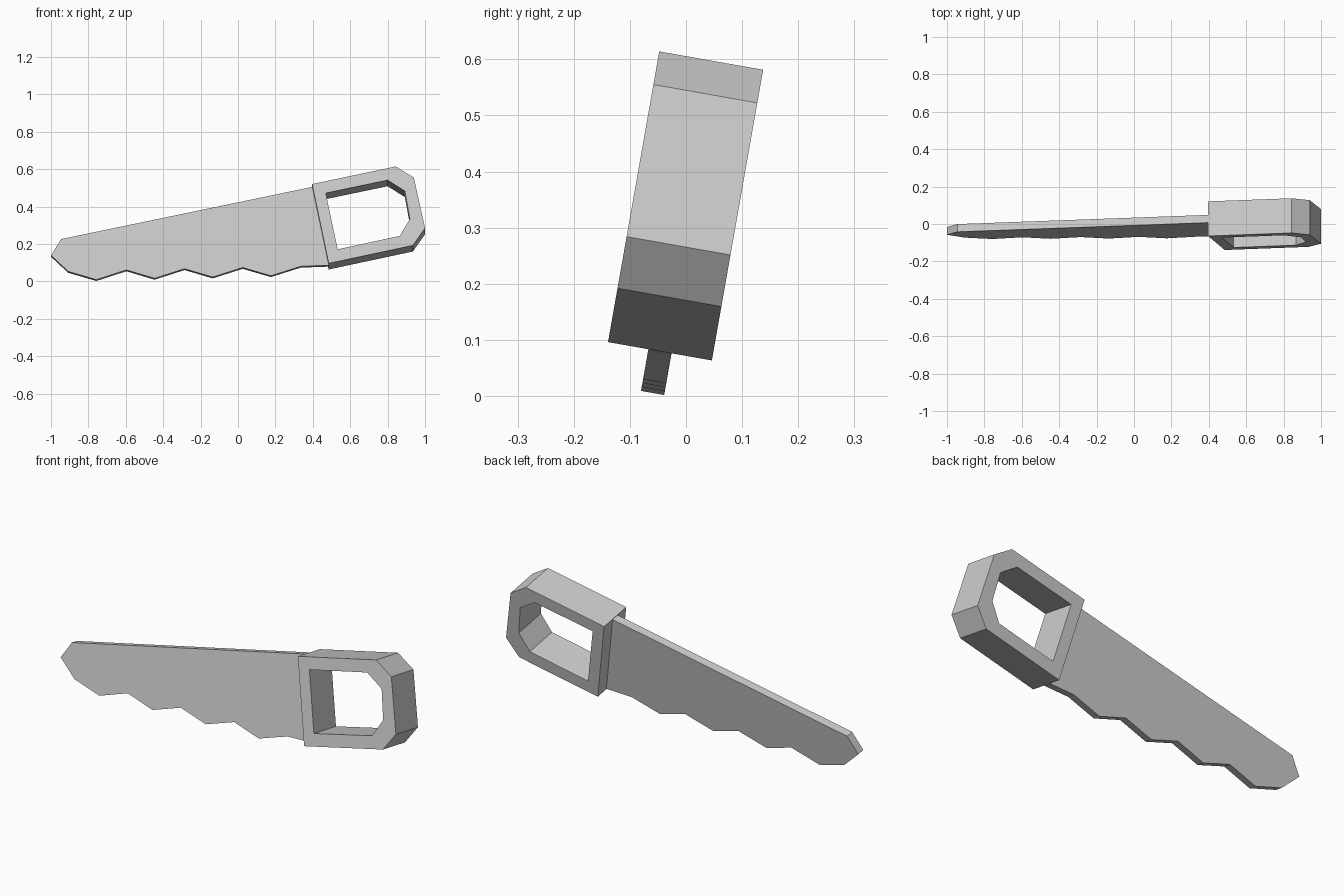
import bpy, bmesh
from math import radians, sin, cos

if "Cube" in bpy.data.objects:
    bpy.data.objects.remove(bpy.data.objects["Cube"])

TILT = radians(10)   # the whole saw leans back about x
Z0 = 0.343           # height of the lean axis


def make_part(name, outline, thick, hole=None):
    """Extrude a front-view outline (x, z of its front face), optionally with a matching hole."""
    bm = bmesh.new()

    def ring(pts, y):
        return [bm.verts.new((x, y, (z - Z0 - thick / 2 * sin(TILT)) / cos(TILT)))
                for x, z in pts]

    def bridge(a, b):
        n = len(a)
        for i in range(n):
            j = (i + 1) % n
            bm.faces.new((a[i], a[j], b[j], b[i]))

    front, back = ring(outline, -thick / 2), ring(outline, thick / 2)
    bridge(front, back)
    if hole:
        hole_front, hole_back = ring(hole, -thick / 2), ring(hole, thick / 2)
        bridge(hole_front, hole_back)
        bridge(front, hole_front)
        bridge(back, hole_back)
    else:
        bm.faces.new(front)
        bm.faces.new(back)
    bmesh.ops.recalc_face_normals(bm, faces=bm.faces)
    mesh = bpy.data.meshes.new(name)
    bm.to_mesh(mesh)
    bm.free()
    obj = bpy.data.objects.new(name, mesh)
    bpy.context.collection.objects.link(obj)
    obj.rotation_euler.x = -TILT
    obj.location.z = Z0
    return obj


# Handle: chamfered block with a matching grip opening
make_part("handle",
          [(.396, .520), (.843, .614), (.940, .555), (1.0, .284), (.935, .192), (.485, .096)],
          0.188,
          [(.469, .472), (.800, .541), (.892, .483), (.919, .334), (.865, .243), (.533, .171)])

# Blade: pointed tip, straight back and four broad teeth
tip = [(.403, .506), (-.945, .226), (-1.0, .139), (-.908, .053)]
teeth = []
for i in range(4):
    teeth += [(-.757 + .311 * i, .009 + .007 * i), (-.597 + .311 * i, .061 + .0065 * i)]
make_part("blade", tip + teeth + [(.488, .086)], 0.042)
